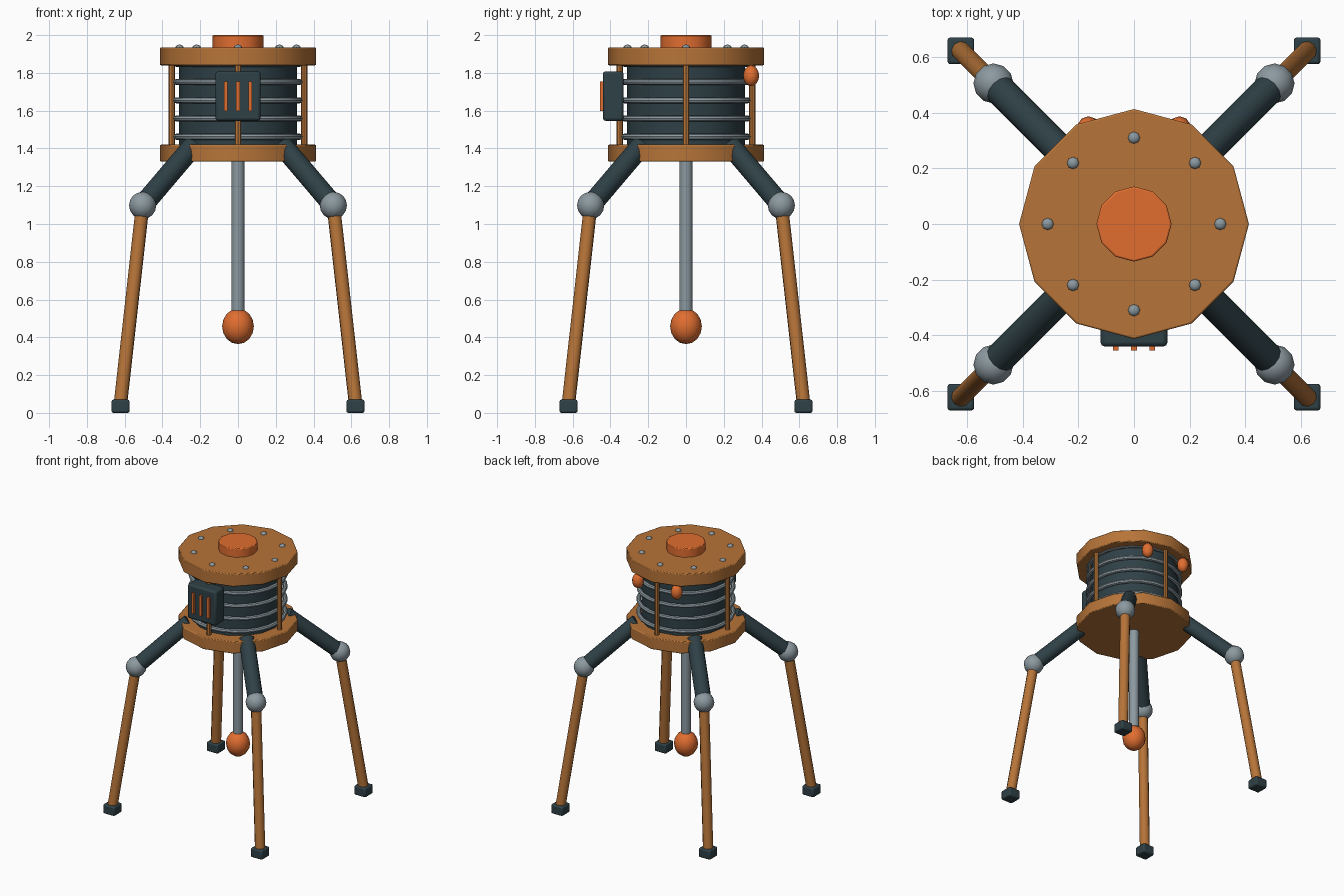
import bpy, math
from mathutils import Vector

if "Cube" in bpy.data.objects:
    bpy.data.objects.remove(bpy.data.objects["Cube"])


def material(name, rgb):
    m = bpy.data.materials.new(name)
    m.diffuse_color = (*rgb, 1)
    m.use_nodes = True
    m.node_tree.nodes["Principled BSDF"].inputs["Base Color"].default_value = m.diffuse_color
    return m


COPPER = material("copper brown", (0.47, 0.175, 0.04))
DARK = material("dark slate", (0.028, 0.052, 0.062))
STEEL = material("steel grey", (0.26, 0.32, 0.35))
ORANGE = material("bright orange", (0.75, 0.155, 0.03))


def finish(name, mat, bevel=0.0):
    ob = bpy.context.object
    ob.name = name
    ob.data.materials.append(mat)
    if bevel:
        bpy.ops.object.transform_apply(location=False, rotation=False, scale=True)
        mod = ob.modifiers.new("soft edges", 'BEVEL')
        mod.width, mod.segments = bevel, 2
        mod.limit_method, mod.angle_limit = 'ANGLE', math.radians(50)
    bpy.ops.object.shade_smooth_by_angle(angle=math.radians(40))
    return ob


def rod(name, a, b, r, mat, sides=12, bevel=0.0):
    """Cylinder between two points."""
    a, b = Vector(a), Vector(b)
    d = b - a
    bpy.ops.mesh.primitive_cylinder_add(
        vertices=sides, radius=r, depth=d.length, location=(a + b) / 2,
        rotation=d.to_track_quat('Z', 'Y').to_euler())
    return finish(name, mat, bevel)


def ball(name, loc, size, mat, segs=12, rings=8):
    bpy.ops.mesh.primitive_uv_sphere_add(segments=segs, ring_count=rings, radius=1, location=loc)
    bpy.context.object.scale = size
    return finish(name, mat)


def box(name, loc, size, mat, bevel=0.0):
    bpy.ops.mesh.primitive_cube_add(size=1, location=loc)
    bpy.context.object.scale = size
    return finish(name, mat, bevel)


def polar(r, angle, z):
    return (r * math.cos(angle), r * math.sin(angle), z)


# Drum between two twelve-sided plates, with a cap on top
rod("bottom_plate", (0, 0, 1.33), (0, 0, 1.42), 0.413, COPPER, 12, 0.006)
rod("top_plate", (0, 0, 1.84), (0, 0, 1.935), 0.413, COPPER, 12, 0.006)
rod("drum", (0, 0, 1.41), (0, 0, 1.85), 0.312, DARK, 16)
rod("top_cap", (0, 0, 1.92), (0, 0, 2.0), 0.135, ORANGE, 12, 0.006)

# Cooling rings round the drum
for i in range(5):
    bpy.ops.mesh.primitive_torus_add(
        major_radius=0.328, minor_radius=0.016, major_segments=24,
        minor_segments=8, location=(0, 0, 1.462 + 0.0965 * i))
    finish(f"cooling_ring_{i}", STEEL)

# Posts joining the plates, and bolts on the top plate
for i in range(4):
    a = i * math.pi / 2
    rod(f"post_{i}", polar(0.35, a, 1.41), polar(0.35, a, 1.85), 0.017, COPPER, 8)
for i in range(8):
    ball(f"bolt_{i}", polar(0.31, i * math.pi / 4, 1.934), (0.022, 0.022, 0.016), STEEL, 8, 6)

# Front control box with three glowing bars
box("control_box", (0, -0.385, 1.677), (0.24, 0.11, 0.262), DARK, 0.014)
for i in (-1, 0, 1):
    box(f"vent_bar_{i + 1}", (0.065 * i, -0.44, 1.677), (0.02, 0.03, 0.155), ORANGE)

# Pair of lamps at the back
for s in (-1, 1):
    ball(f"back_lamp_{'left' if s < 0 else 'right'}", (0.163 * s, 0.345, 1.785),
         (0.042, 0.042, 0.055), ORANGE, 10, 8)

# Hanging probe
rod("probe_rod", (0, 0, 0.5), (0, 0, 1.34), 0.035, STEEL)
ball("probe_tip", (0, 0, 0.458), (0.084, 0.084, 0.094), ORANGE)

# Four bent legs on the diagonals
for i, (sx, sy) in enumerate(((1, 1), (-1, 1), (-1, -1), (1, -1))):
    hip = (0.24 * sx, 0.24 * sy, 1.41)
    knee = (0.505 * sx, 0.505 * sy, 1.098)
    ankle = (0.622 * sx, 0.622 * sy, 0.05)
    rod(f"upper_leg_{i}", hip, knee, 0.055, DARK)
    ball(f"knee_{i}", knee, (0.072,) * 3, STEEL)
    rod(f"lower_leg_{i}", knee, ankle, 0.036, COPPER, 10)
    box(f"foot_{i}", (0.622 * sx, 0.622 * sy, 0.035), (0.096, 0.096, 0.07), DARK, 0.01)
